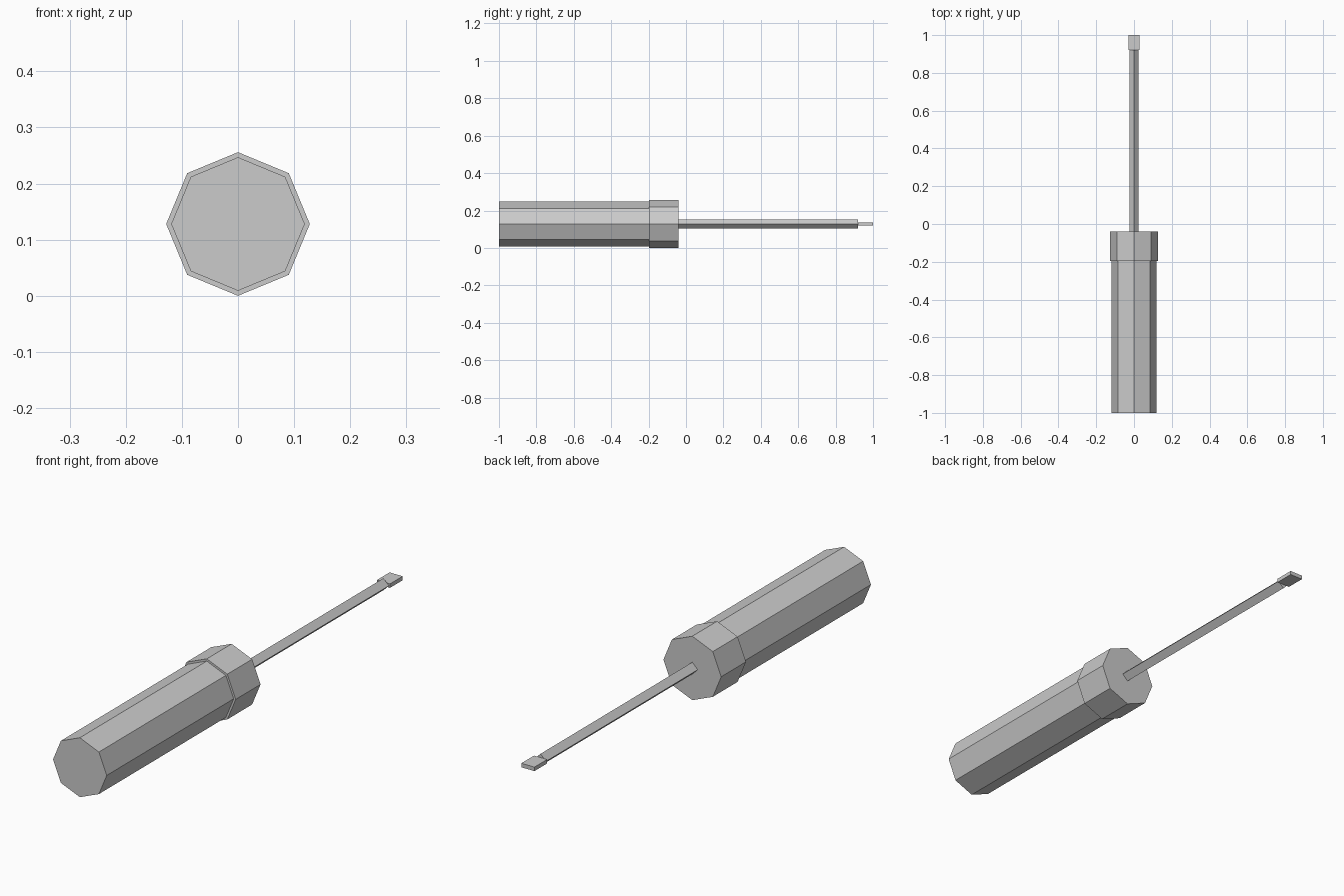
import bpy
from math import pi

if "Cube" in bpy.data.objects:
    bpy.data.objects.remove(bpy.data.objects["Cube"], do_unlink=True)

AXIS_Z = 0.128

grey = bpy.data.materials.new("light_grey")
grey.use_nodes = True
grey.diffuse_color = (0.6, 0.6, 0.6, 1)
grey.node_tree.nodes["Principled BSDF"].inputs["Base Color"].default_value = (0.6, 0.6, 0.6, 1)


def finish(name):
    obj = bpy.context.object
    obj.name = name
    obj.data.materials.append(grey)
    bpy.ops.object.transform_apply(location=False, rotation=True, scale=True)
    return obj


def prism(name, sides, radius, y0, y1):
    """Flat-sided bar along y with a corner pointing up."""
    bpy.ops.mesh.primitive_cylinder_add(
        vertices=sides, radius=radius, depth=y1 - y0,
        location=(0, (y0 + y1) / 2, AXIS_Z), rotation=(pi / 2, 0, 0))
    return finish(name)


# Grip, collar and shaft
prism("handle", 8, 0.119, -1, -0.197)
prism("collar", 8, 0.128, -0.197, -0.04)
prism("shaft", 4, 0.024, -0.04, 0.92)

# Flat blade at the end of the shaft
bpy.ops.mesh.primitive_cube_add(size=1, location=(0, 0.96, AXIS_Z + 0.001))
bpy.context.object.scale = (0.058, 0.08, 0.016)
finish("blade_tip")
